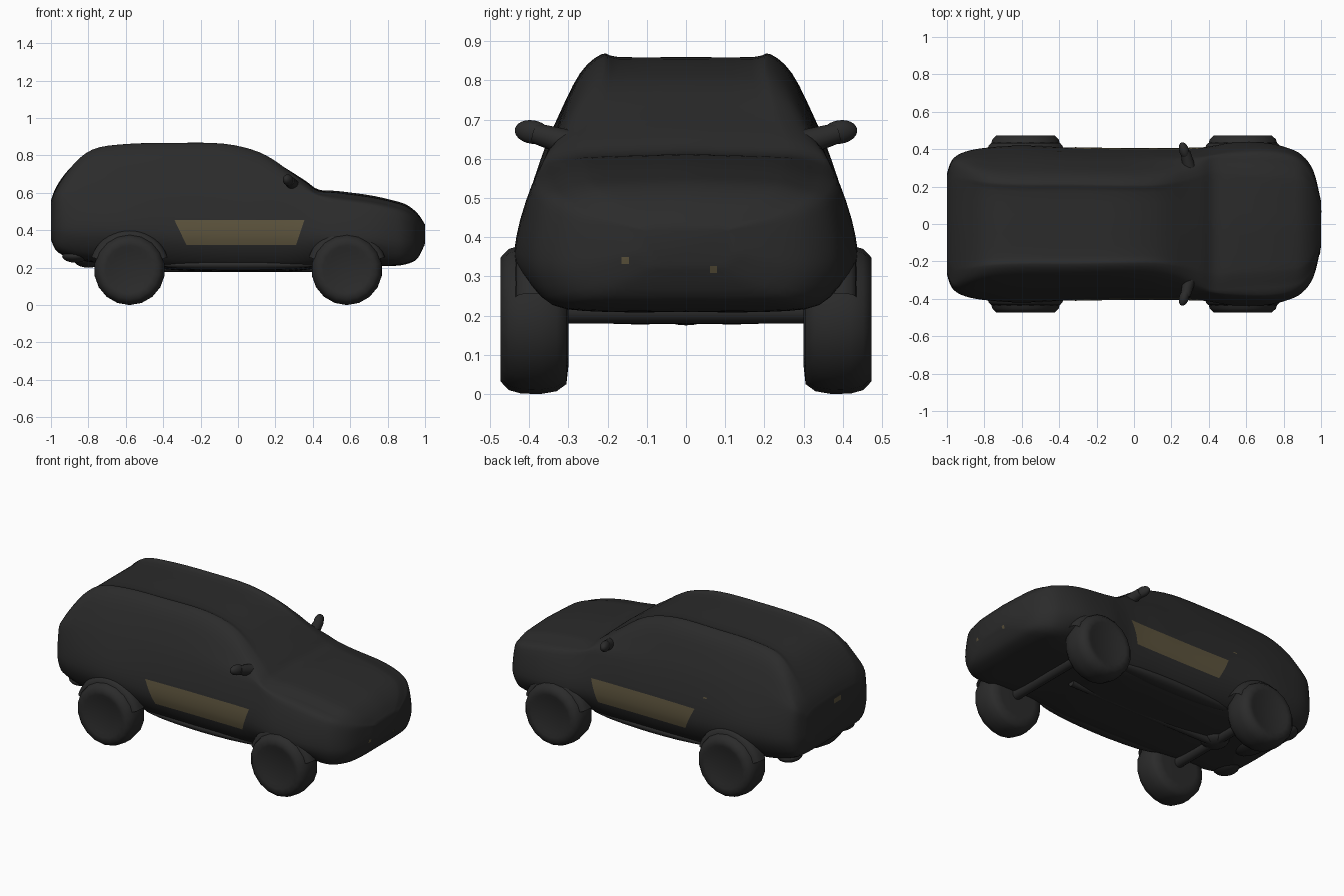
import bpy, bmesh, math
from mathutils import Vector
from mathutils.bvhtree import BVHTree

if "Cube" in bpy.data.objects:
    bpy.data.objects.remove(bpy.data.objects["Cube"])


def material(name, rgb):
    m = bpy.data.materials.new(name)
    m.diffuse_color = (*rgb, 1)
    m.use_nodes = True
    m.node_tree.nodes["Principled BSDF"].inputs["Base Color"].default_value = m.diffuse_color
    return m


DARK = material("charcoal", (0.024, 0.024, 0.024))
TAN = material("olive tan", (0.105, 0.085, 0.045))


def make(name, verts, faces, mat, fix=True):
    me = bpy.data.meshes.new(name)
    me.from_pydata([tuple(v) for v in verts], [], faces)
    if fix:
        bm = bmesh.new()
        bm.from_mesh(me)
        bmesh.ops.remove_doubles(bm, verts=bm.verts, dist=1e-5)
        bmesh.ops.recalc_face_normals(bm, faces=bm.faces)
        bm.to_mesh(me)
        bm.free()
    me.materials.append(mat)
    for p in me.polygons:
        p.use_smooth = True
    ob = bpy.data.objects.new(name, me)
    bpy.context.collection.objects.link(ob)
    return ob


def curve(rows, steps):
    """Smooth curve through rows of numbers."""
    out = []
    for i in range(len(rows) - 1):
        p0, p1 = rows[max(i - 1, 0)], rows[i]
        p2, p3 = rows[i + 1], rows[min(i + 2, len(rows) - 1)]
        for k in range(steps):
            t = k / steps
            out.append([0.5 * (2 * b + (c - a) * t + (2 * a - 5 * b + 4 * c - d) * t * t
                               + (3 * b - a - 3 * c + d) * t ** 3)
                        for a, b, c, d in zip(p0, p1, p2, p3)])
    return out + [list(rows[-1])]


# Body stations: x, floor z, floor w, side w, belt z, belt w, top z, top w
STATIONS = [
    (-1.00, .35, .22, .27, .50, .26, .56, .22),
    (-0.97, .29, .30, .345, .55, .335, .635, .28),
    (-0.90, .255, .32, .385, .58, .36, .73, .275),
    (-0.78, .23, .33, .405, .60, .365, .83, .25),
    (-0.60, .22, .33, .415, .60, .37, .86, .24),
    (-0.35, .19, .32, .405, .60, .365, .866, .24),
    (-0.08, .18, .32, .40, .60, .36, .862, .235),
    (0.11, .18, .32, .40, .60, .36, .818, .235),
    (0.25, .18, .32, .40, .595, .36, .735, .26),
    (0.36, .19, .32, .405, .585, .365, .665, .30),
    (0.43, .20, .32, .415, .565, .375, .618, .32),
    (0.53, .21, .32, .43, .54, .39, .610, .31),
    (0.70, .21, .33, .43, .52, .395, .588, .30),
    (0.82, .21, .34, .405, .495, .38, .562, .29),
    (0.90, .22, .31, .365, .465, .345, .537, .27),
    (0.96, .25, .23, .28, .43, .265, .49, .20),
    (1.00, .33, .08, .12, .41, .11, .43, .08),
]


def half_section(s):
    x, zb, wb, wm, zl, wl, zt, wt = s
    rail = max(-1, min(0.008, (zt - 0.75) * 0.1))   # roof rail lip or hood crown
    h, edge = zl - zb, wt + 0.12 * (wl - wt) + 0.015
    crown = (zt - zl) * (.25 if rail < 0 else 0) * min(1, -rail * 80)
    lip = max(0, rail)
    pts = [(0, zb), (wb * .6, zb), (wb, zb + h * .06), (wm * .985, zb + h * .33),
           (wm, zb + h * .6), (wl, zl),
           ((wl + edge) / 2 + .005, (zl + zt) / 2 - (zt - zl) * .08),
           (edge, zt - (zt - zl) * .18 - crown), (wt * .9, zt - crown * .8),
           (wt * .72, zt - lip - crown * .45), (0, zt - lip)]
    return curve(pts, 3)


rings = []
for s in curve(STATIONS, 4):
    half = half_section(s)
    ring = [(s[0], y, z) for y, z in half]
    rings.append(ring + [(s[0], -y, z) for y, z in half[-2:0:-1]])
n = len(rings[0])
verts = [v for r in rings for v in r]
faces = [(i * n + j, i * n + (j + 1) % n, (i + 1) * n + (j + 1) % n, (i + 1) * n + j)
         for i in range(len(rings) - 1) for j in range(n)]
faces += [tuple(range(n)), tuple(range(len(verts) - n, len(verts)))]
make("body", verts, faces, DARK)
surface = BVHTree.FromPolygons(verts, faces)


def lathe(name, profile, x, z, side, a0=0, a1=360, seg=18):
    """Turn (radius, y) points about a crosswise axis."""
    m = len(profile)
    vs = []
    for i in range(seg + 1):
        a = math.radians(a0 + (a1 - a0) * i / seg - 90 * (a1 - a0 == 360))
        vs += [(x + r * math.cos(a), side * y, z + r * math.sin(a)) for r, y in profile]
    fs = [(i * m + j, i * m + j + 1, (i + 1) * m + j + 1, (i + 1) * m + j)
          for i in range(seg) for j in range(m - 1)]
    return make(name, vs, fs, DARK)


def blob(name, loc, size, rot=(0, 0, 0)):
    bpy.ops.mesh.primitive_uv_sphere_add(segments=20, ring_count=12, location=loc, rotation=rot)
    ob = bpy.context.object
    ob.name = name
    ob.scale = size
    ob.data.materials.append(DARK)
    bpy.ops.object.shade_smooth()
    return ob


def tube(name, a, b, r, r2=None):
    a, b = Vector(a), Vector(b)
    bpy.ops.mesh.primitive_cone_add(vertices=16, radius1=r, radius2=r2 or r,
                                    depth=(b - a).length, location=(a + b) / 2)
    ob = bpy.context.object
    ob.name = name
    ob.rotation_euler = (b - a).to_track_quat('Z', 'Y').to_euler()
    ob.data.materials.append(DARK)
    bpy.ops.object.shade_smooth_by_angle()
    return ob


def plate(name, corners, direction, start):
    """Thin coloured patch laid on the body; corners run round the patch."""
    c = [Vector(p) for p in corners]
    d, nu, nv = Vector(direction), 16, 5
    vs = []
    for j in range(nv + 1):
        for i in range(nu + 1):
            u, v = i / nu, j / nv
            p = c[0].lerp(c[1], u).lerp(c[3].lerp(c[2], u), v) - d * start
            hit = surface.ray_cast(p, d)[0]
            vs.append((hit if hit else p) - d * 0.003)
    w = nu + 1
    fs = [(j * w + i, j * w + i + 1, (j + 1) * w + i + 1, (j + 1) * w + i)
          for j in range(nv) for i in range(nu)]
    a, b, e = (vs[k] for k in fs[0][:3])
    if (b - a).cross(e - b).dot(d) > 0:
        fs = [f[::-1] for f in fs]
    make(name, vs, fs, TAN, fix=False)


TYRE = [(0, .31), (.12, .30), (.165, .305), (.183, .33), (.19, .37), (.189, .42),
        (.180, .452), (.158, .473), (.128, .472), (.105, .464), (0, .461)]
ARCH = [(.17, .437), (.195, .432), (.207, .42), (.214, .40), (.214, .36)]

for side, label in ((-1, "right"), (1, "left")):
    # Wheels with flared arches
    for x, end in ((-.58, "rear"), (.582, "front")):
        lathe(f"{end}_{label}_wheel", TYRE, x, .19, side)
        lathe(f"{end}_{label}_arch", ARCH, x, .19, side, 18, 162)
    # Wing mirrors
    blob(f"{label}_mirror", (.268, side * .392, .668), (.026, .047, .03),
         (side * .15, 0, side * .3))
    tube(f"{label}_mirror_arm", (.295, side * .30, .64), (.275, side * .385, .665), .034, .026)
    # Sill, door panel
    blob(f"{label}_sill", (0, side * .30, .215), (.42, .05, .03))
    plate(f"{label}_door_panel", [(-.34, 0, .455), (.355, 0, .455), (.31, 0, .32),
          (-.275, 0, .32)], (0, -side, 0), 1)
    # Rear bumper lower corner
    blob(f"{label}_bumper_corner", (-.87, side * .25, .262), (.07, .08, .035))

# Small patches on nose, tail and left rear side
for name, y, z, w, h, s in (("nose_patch_a", -.155, .34, .009, .009, 1),
                            ("nose_patch_b", .07, .318, .009, .009, 1),
                            ("tail_patch", -.02, .53, .035, .014, -1)):
    plate(name, [(0, y - w, z + h), (0, y + w, z + h), (0, y + w, z - h), (0, y - w, z - h)],
          (-s, 0, 0), 2)
plate("left_side_patch", [(-.412, 0, .535), (-.388, 0, .535), (-.388, 0, .527),
      (-.412, 0, .527)], (0, -1, 0), 1)

# Underbody
for x, end in ((-.58, "rear"), (.582, "front")):
    tube(f"{end}_axle", (x, -.33, .21), (x, .33, .21), .03)
blob("differential", (-.58, 0, .22), (.08, .08, .045))
blob("muffler", (-.80, .08, .245), (.08, .15, .045))
tube("drive_shaft", (-.58, 0, .2), (.45, 0, .2), .022)
